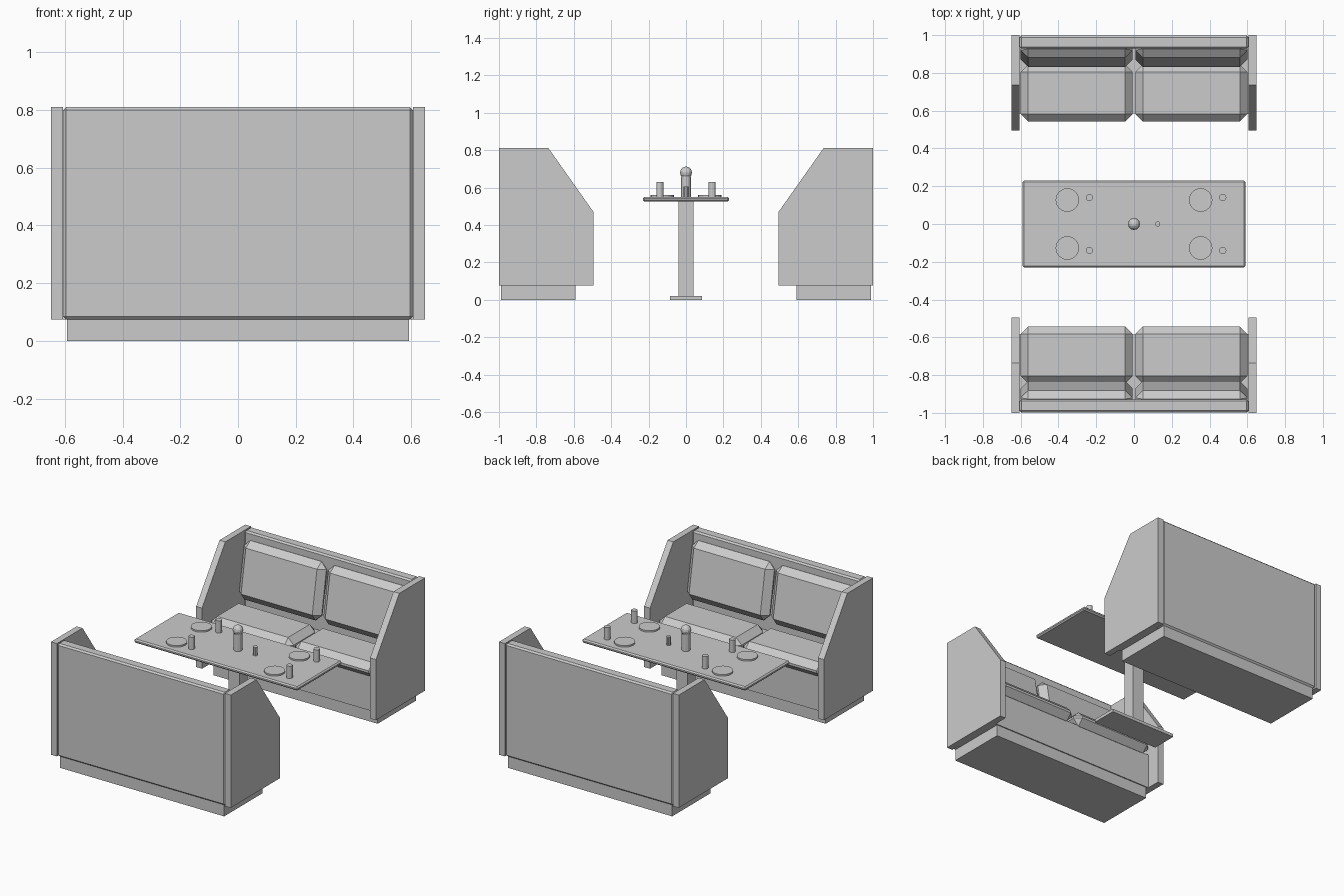
import bpy, bmesh
from math import radians
from mathutils import Matrix

if "Cube" in bpy.data.objects:
    bpy.data.objects.remove(bpy.data.objects["Cube"])


def finish(bm, name):
    bmesh.ops.recalc_face_normals(bm, faces=bm.faces)
    me = bpy.data.meshes.new(name)
    bm.to_mesh(me)
    bm.free()
    ob = bpy.data.objects.new(name, me)
    bpy.context.collection.objects.link(ob)
    return ob


def box(name, x, y, z, bevel=0.0, tilt=0.0):
    """Box from (min, max) ranges, single-segment bevel, tilted about its own x axis."""
    c = [(r[0] + r[1]) / 2 for r in (x, y, z)]
    s = [abs(r[1] - r[0]) for r in (x, y, z)]
    bm = bmesh.new()
    bmesh.ops.create_cube(bm, size=1, matrix=Matrix.Diagonal((*s, 1)))
    if bevel:
        bmesh.ops.bevel(bm, geom=bm.edges[:], offset=bevel, segments=1,
                        affect='EDGES', profile=0.5)
    bm.transform(Matrix.Translation(c) @ Matrix.Rotation(tilt, 4, 'X'))
    return finish(bm, name)


def cylinder(name, x, y, z0, z1, r, sides):
    bm = bmesh.new()
    bmesh.ops.create_cone(bm, cap_ends=True, segments=sides, radius1=r, radius2=r,
                          depth=z1 - z0, matrix=Matrix.Translation((x, y, (z0 + z1) / 2)))
    return finish(bm, name)


def side_panel(name, x0, x1, s):
    profile = [(1.0, 0.075), (1.0, 0.81), (0.735, 0.81), (0.495, 0.47), (0.495, 0.075)]
    bm = bmesh.new()
    face = bm.faces.new([bm.verts.new((x0, y * s, z)) for y, z in profile])
    ext = bmesh.ops.extrude_face_region(bm, geom=[face])
    bmesh.ops.translate(bm, vec=(x1 - x0, 0, 0),
                        verts=[g for g in ext['geom'] if isinstance(g, bmesh.types.BMVert)])
    return finish(bm, name)


# Two facing benches
for s, tag in ((-1, 'front'), (1, 'rear')):
    def yr(a, b):
        return (a * s, b * s)
    box(f'{tag}_bench_plinth', (-0.592, 0.592), yr(0.592, 0.988), (0, 0.08))
    box(f'{tag}_bench_base', (-0.606, 0.606), yr(0.585, 0.94), (0.075, 0.305))
    box(f'{tag}_bench_back', (-0.606, 0.606), yr(0.928, 0.998), (0.075, 0.81), 0.01)
    for m, side in ((-1, 'left'), (1, 'right')):
        side_panel(f'{tag}_{side}_side_panel', 0.606 * m, 0.648 * m, s)
        box(f'{tag}_{side}_seat_cushion', (0.007 * m, 0.6 * m), yr(0.543, 0.845),
            (0.3, 0.395), 0.04)
        box(f'{tag}_{side}_back_cushion', (0.007 * m, 0.6 * m), yr(0.855, 0.945),
            (0.395, 0.76), 0.04, -radians(10) * s)

# Table
box('table_top', (-0.59, 0.59), (-0.23, 0.23), (0.525, 0.55), 0.008)
box('table_leg', (-0.04, 0.04), (-0.04, 0.04), (0.01, 0.53))
box('table_foot', (-0.24, 0.24), (-0.085, 0.085), (0, 0.02))

# Plates and glasses
for y in (-1, 1):
    for x in (-1, 1):
        cylinder('plate', 0.353 * x, 0.127 * y, 0.548, 0.56, 0.062, 24)
        cylinder('glass', 0.353 * x + 0.117, 0.14 * y, 0.548, 0.63, 0.019, 12)

# Centre lamp and shaker
cylinder('lamp_stem', 0, 0, 0.548, 0.66, 0.026, 12)
bm = bmesh.new()
bmesh.ops.create_uvsphere(bm, u_segments=12, v_segments=8, radius=0.032,
                          matrix=Matrix.Translation((0, 0, 0.68)))
finish(bm, 'lamp_globe')
cylinder('shaker', 0.125, 0, 0.548, 0.605, 0.014, 10)
